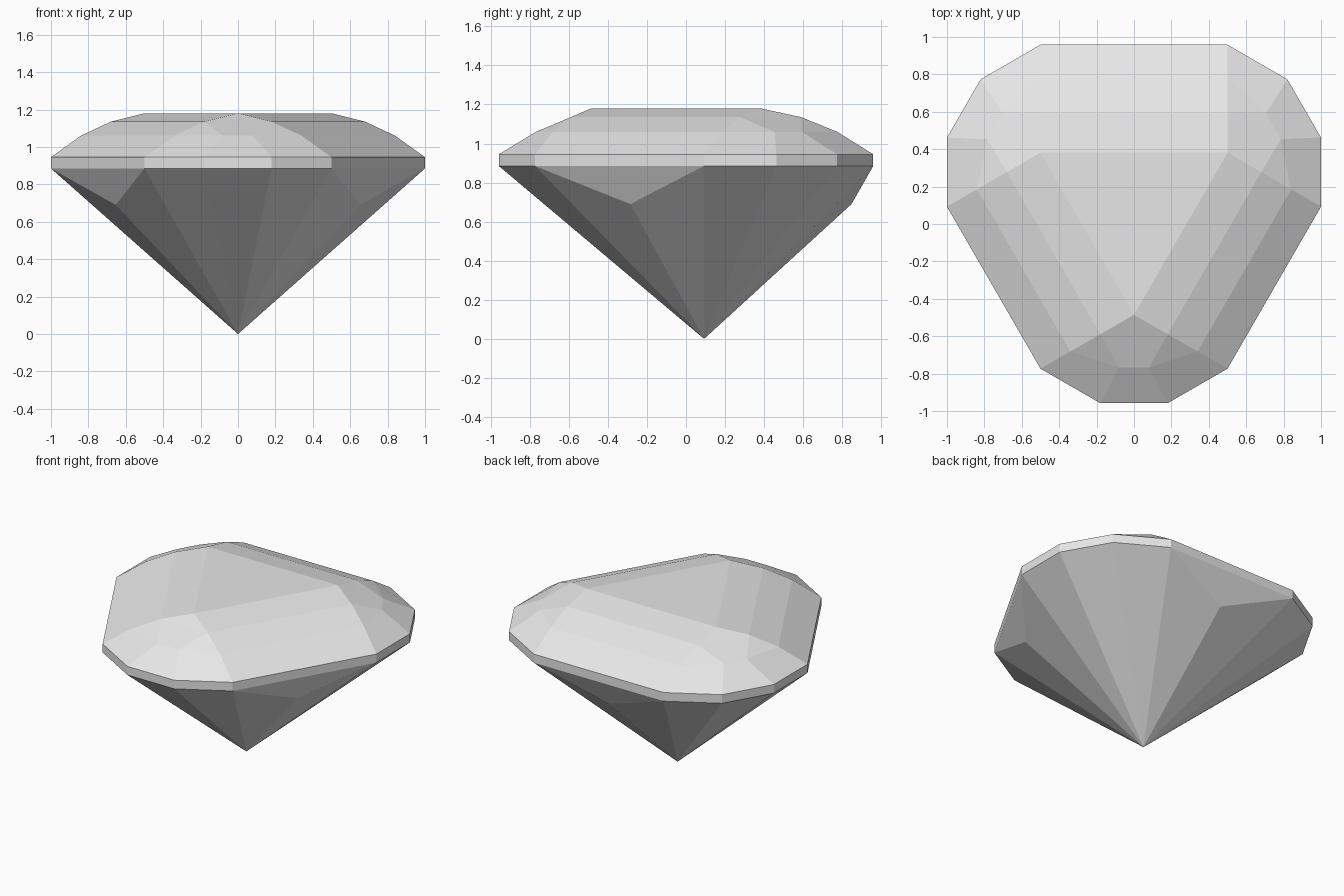
import bpy, bmesh
from math import radians, sin, cos
from mathutils import Vector

if "Cube" in bpy.data.objects:
    bpy.data.objects.remove(bpy.data.objects["Cube"], do_unlink=True)

CENTRE_Y = 0.0925
GIRDLE_TOP, GIRDLE_LOW = 0.945, 0.885
CULET = Vector((0, CENTRE_Y, 0))

stone = bpy.data.materials.new("pale grey stone")
stone.use_nodes = True
colour = (0.8, 0.8, 0.8, 1)
stone.diffuse_color = colour
stone.node_tree.nodes["Principled BSDF"].inputs["Base Color"].default_value = colour

bm = bmesh.new()


def polar(sector, angle, radius, z):
    """Point measured from the axis of one of the three blunt corners."""
    a = radians(30 + 120 * sector + angle)
    return Vector((radius * cos(a), CENTRE_Y + radius * sin(a), z))


def face(*points):
    bm.faces.new([bm.verts.new(p) for p in points])


def ridge(sector, side):
    """Ridge from a table corner down to the girdle, in four steps."""
    top = polar(sector, 0, 0.578, 0)
    end = polar(sector, 30 * side, 1.0, 0)
    steps = ((0, 1.18), (0.36, 1.135), (0.68, 1.06), (1, GIRDLE_TOP))
    return [top.lerp(end, t) + Vector((0, 0, z)) for t, z in steps]


# Table
face(*[ridge(k, 1)[0] for k in range(3)])

for k in range(3):
    left, right = ridge(k, 1), ridge(k, -1)
    following = ridge(k + 1, -1)

    # Long crown facets between two corners
    for i in range(3):
        face(left[i], left[i + 1], following[i + 1], following[i])

    # Blunt corner facets of the crown
    inner = {s: polar(k, 5.3 * s, 0.864, 1.06) for s in (1, -1)}
    outer = {s: polar(k, 9.7 * s, 1.066, GIRDLE_TOP) for s in (1, -1)}
    face(left[0], right[1], left[1])
    face(left[1], right[1], inner[-1], inner[1])
    face(inner[1], inner[-1], outer[-1], outer[1])
    for s, r in ((1, left), (-1, right)):
        face(r[1], inner[s], r[2])
        face(r[2], inner[s], outer[s], r[3])

    # Girdle band and the pavilion facets below the corner
    rim = [(-30, 1.0), (-9.7, 1.066), (9.7, 1.066), (30, 1.0), (90, 1.0)]
    upper = [polar(k, a, r, GIRDLE_TOP) for a, r in rim]
    lower = [polar(k, a, r, GIRDLE_LOW) for a, r in rim]
    for i in range(4):
        face(lower[i], lower[i + 1], upper[i + 1], upper[i])
    for i in range(3):
        face(lower[i + 1], lower[i], CULET)

    # Pavilion facets below the long side
    middle = polar(k, 60, 0.755, 0.69)
    face(lower[3], middle, lower[4])
    face(lower[3], CULET, middle)
    face(middle, CULET, lower[4])

bmesh.ops.remove_doubles(bm, verts=bm.verts[:], dist=0.0005)
bmesh.ops.recalc_face_normals(bm, faces=bm.faces[:])

mesh = bpy.data.meshes.new("cut_gem")
bm.to_mesh(mesh)
bm.free()
mesh.materials.append(stone)
gem = bpy.data.objects.new("cut_gem", mesh)
bpy.context.collection.objects.link(gem)
